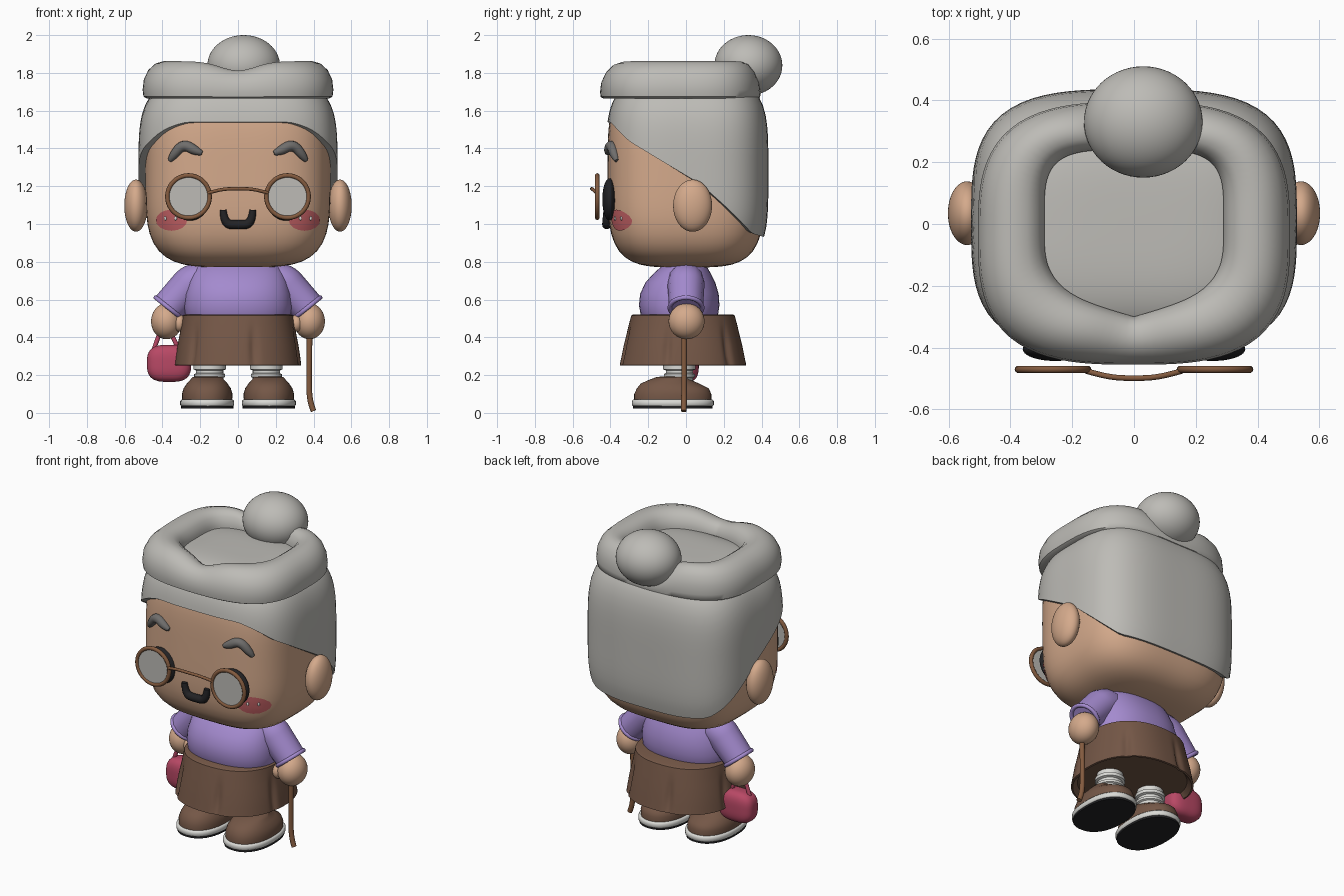
import bpy, bmesh, math
from mathutils import Vector, Matrix

if "Cube" in bpy.data.objects:
    bpy.data.objects.remove(bpy.data.objects["Cube"])

def material(name, rgb):
    m = bpy.data.materials.new(name)
    m.diffuse_color = (*rgb, 1)
    m.use_nodes = True
    m.node_tree.nodes["Principled BSDF"].inputs["Base Color"].default_value = m.diffuse_color
    return m

SKIN = material("skin", (.66, .40, .26))
HAIR = material("silver hair", (.51, .50, .47))
BROW = material("dark grey", (.16, .155, .15))
BLACK = material("black", (.016, .016, .018))
WOOD = material("wood", (.23, .105, .05))
LILAC = material("lilac", (.37, .255, .62))
BROWN = material("brown", (.175, .095, .062))
PINK = material("raspberry", (.48, .065, .13))
BLUSH = material("blush", (.55, .12, .13))
WHITE = material("white", (.70, .70, .67))
TAU = 2 * math.pi

def finish(name, bm, mat, angle=50):
    bmesh.ops.recalc_face_normals(bm, faces=bm.faces)
    me = bpy.data.meshes.new(name)
    bm.to_mesh(me)
    bm.free()
    me.materials.append(mat)
    ob = bpy.data.objects.new(name, me)
    bpy.context.collection.objects.link(ob)
    smooth(ob, angle)
    return ob

def smooth(ob, angle=50):
    bpy.ops.object.select_all(action='DESELECT')
    bpy.context.view_layer.objects.active = ob
    ob.select_set(True)
    bpy.ops.object.shade_smooth_by_angle(angle=math.radians(angle))

def loft(name, rings, mat, caps=True, closed=False, angle=50):
    """Skin a list of equal-length point loops."""
    bm = bmesh.new()
    vs = [[bm.verts.new(p) for p in r] for r in rings]
    n = len(vs[0])
    for i in range(len(vs) if closed else len(vs) - 1):
        a, b = vs[i], vs[(i + 1) % len(vs)]
        for j in range(n):
            bm.faces.new((a[j], a[(j + 1) % n], b[(j + 1) % n], b[j]))
    if caps and not closed:
        bm.faces.new(vs[0])
        bm.faces.new(vs[-1])
    return finish(name, bm, mat, angle)

def ellipsoid(name, c, r, mat, p=2):
    """Ellipsoid, or a rounded box when p is above 2."""
    bm = bmesh.new()
    bmesh.ops.create_cube(bm, size=2)
    bmesh.ops.subdivide_edges(bm, edges=bm.edges, cuts=13, use_grid_fill=True)
    for v in bm.verts:
        d = Vector([math.tan(k * math.pi / 4) for k in v.co])
        d /= sum(abs(k) ** p for k in d) ** (1 / p)
        v.co = [c[i] + r[i] * d[i] for i in range(3)]
    return finish(name, bm, mat)

def tube(name, pts, radius, mat, radii=None):
    cu = bpy.data.curves.new(name, 'CURVE')
    cu.dimensions = '3D'
    cu.bevel_depth, cu.bevel_resolution, cu.use_fill_caps = radius, 4, True
    sp = cu.splines.new('NURBS')
    sp.points.add(len(pts) - 1)
    for i, p in enumerate(pts):
        sp.points[i].co = (*p, 1)
        sp.points[i].radius = radii[i] if radii else 1
    sp.order_u, sp.use_endpoint_u, sp.resolution_u = 3, True, 8
    cu.materials.append(mat)
    ob = bpy.data.objects.new(name, cu)
    bpy.context.collection.objects.link(ob)
    bpy.ops.object.select_all(action='DESELECT')
    bpy.context.view_layer.objects.active = ob
    ob.select_set(True)
    bpy.ops.object.convert(target='MESH')
    smooth(bpy.context.object)

def torus(name, c, axis, R, r, mat):
    q = Vector((0, 0, 1)).rotation_difference(Vector(axis))
    rings = []
    for i in range(40):
        t = TAU * i / 40
        rings.append([Vector(c) + q @ Vector(((R + r * math.cos(u)) * math.cos(t),
                      (R + r * math.cos(u)) * math.sin(t), r * math.sin(u)))
                      for u in [TAU * k / 10 for k in range(10)]])
    loft(name, rings, mat, closed=True)

def outline(t, a, b, n):
    """Point of a squared oval in direction t."""
    c, s = math.cos(t), math.sin(t)
    k = (abs(c) ** n + abs(s) ** n) ** (-1 / n)
    return a * c * k, b * s * k

def oval(z, a, b, cy=0, cx=0, n=2, count=48):
    return [(cx + p[0], cy + p[1], z) for p in (outline(TAU * i / count, a, b, n) for i in range(count))]

def lerp(x, table):
    for (x0, y0), (x1, y1) in zip(table, table[1:]):
        if x <= x1:
            return y0 + (y1 - y0) * max(0, (x - x0) / (x1 - x0))
    return table[-1][1]

# Head: rounded box, squarer in height than in plan
A, B, C, ZC, N = .49, .415, .5, 1.27, 3.3
def skull(t, phi, a=A, b=B, c=C, cy=0):
    x, y = outline(t, a, b, N)
    k = (math.cos(phi) ** 4 + math.sin(phi) ** 4) ** -.25
    return (x * math.cos(phi) * k, cy + y * math.cos(phi) * k, ZC + c * math.sin(phi) * k)

def face_y(x, z):
    h = (1 - abs((z - ZC) / C) ** 4) ** (N / 4)
    return -B * max(.01, h - abs(x / A) ** N) ** (1 / N)

loft("head", [[skull(TAU * i / 72, math.radians(-88 + 176 * j / 36)) for i in range(72)]
              for j in range(37)], SKIN)

# Hair cap: starts at a hairline that falls from forehead to nape
HAIRLINE = [(-.40, 1.54), (-.3, 1.44), (-.14, 1.34), (.07, 1.21), (.2, 1.09), (.345, .95), (.42, .93)]
def hair_column(t):
    zn = (lerp(outline(t, A, B, N)[1], HAIRLINE) - ZC) / .51
    s = abs(zn) / (1 - zn ** 4) ** .25
    p0 = math.copysign(math.atan(s), zn)
    p1 = math.radians(88)
    return [skull(t, p0, .47, .395, .49)] + \
           [skull(t, p0 + (p1 - p0) * j / 24, .527, .43, .51, .006) for j in range(25)]
cols = [hair_column(TAU * i / 96) for i in range(96)]
loft("hair_cap", [list(r) for r in zip(*cols)], HAIR)

# Rolled hair around the crown, notched in front and sinking behind under the bun
SECTION = [(.10, 1.665), (.02, 1.675), (0, 1.71), (.03, 1.765), (.14, 1.815), (.32, 1.85), (.52, 1.862),
           (.74, 1.855), (.9, 1.83), (1, 1.78), (1, 1.70), (.6, 1.665)]
rings = []
for i in range(96):
    t = TAU * i / 96
    ox, oy = outline(t, .505, .425, 3)
    ix, iy = outline(t, .29, .23, 4)
    oy -= .03
    iy += .01
    if iy < 0:
        iy -= .08 * max(0, 1 - abs(ix) / .27)
    squash = 1
    if oy < 0:
        squash -= .25 * math.exp(-(ox / .17) ** 2)
    else:
        squash -= .5 * math.exp(-(ox / .16) ** 2)
    rings.append([(ox + (ix - ox) * u, oy + (iy - oy) * u, 1.665 + (z - 1.665) * squash) for u, z in SECTION])
loft("hair_roll", rings, HAIR, closed=True)
ellipsoid("bun", (.03, .33, 1.84), (.192, .18, .16), HAIR)

# Smile
tube("smile", [(x, -.42, z) for x, z in ((-.078, 1.075), (-.075, 1.0), (0, .995), (.075, 1.0), (.078, 1.075))],
     .024, BLACK, [.7, 1, 1, 1, .7])

for s, side in ((-1, "right"), (1, "left")):
    # Ears, eyes and brows
    ellipsoid(side + "_ear", (s * .54, .035, 1.097), (.062, .103, .138), SKIN)
    ellipsoid(side + "_eye", (s * .255, -.405, 1.13), (.105, .038, .112), BLACK)
    tube(side + "_brow", [(s * x, face_y(x, z) - .006, z) for x, z in
         ((.19, 1.375), (.22, 1.385), (.29, 1.425), (.345, 1.36), (.362, 1.335))], .028, BROW, [.4, .95, 1, .9, .4])
    # Blush patch following the cheek, with two light spots
    bm = bmesh.new()
    def at(x, z, off=.005):
        return (s * x, face_y(x, z) - off, z)
    prev = [bm.verts.new(at(.352, 1.02))] * 16
    for k in (.33, .66, 1):
        cur = [bm.verts.new(at(.352 + k * .083 * math.cos(TAU * i / 16), 1.02 + k * .056 * math.sin(TAU * i / 16)))
               for i in range(16)]
        for i in range(16):
            j = (i + 1) % 16
            bm.faces.new((prev[i], cur[i], cur[j]) if k == .33 else (prev[i], cur[i], cur[j], prev[j]))
        prev = cur
    finish(side + "_blush", bm, BLUSH)
    for x in (.33, .385):
        ellipsoid(side + "_blush_spot", at(x, 1.03), (.007, .006, .011), WHITE)
    # Glasses
    torus(side + "_glasses_rim", (s * .262, -.47, 1.145), (0, 1, 0), .112, .012, WOOD)
    loft(side + "_lens", [[(s * .262 + x, y, 1.145 + z) for x, z, _ in oval(0, .11, .11)]
                          for y in (-.474, -.466)], HAIR)
    # Sleeve, cuff, hand and thumb
    tube(side + "_sleeve", [(s * .10, 0, .70), (s * .22, 0, .715), (s * .30, 0, .63), (s * .37, 0, .555)],
         .1, LILAC, [.8, 1, .95, .9])
    torus(side + "_cuff", (s * .368, 0, .557), (s * .62, 0, -.78), .086, .012, LILAC)
    ellipsoid(side + "_hand", (s * .378, .003, .485), (.082, .095, .095), SKIN)
    ellipsoid(side + "_thumb", (s * .31, -.04, .475), (.032, .04, .045), SKIN)
    # Sock with folded bands
    cx = s * .15
    loft(side + "_sock", [oval(z, r, r, -.035, cx, count=32) for z, r in
         ((.12, .07), (.185, .072), (.19, .082), (.205, .082), (.21, .072), (.225, .072), (.23, .086),
          (.25, .086), (.255, .075), (.40, .075))], WHITE, angle=35)
    # Shoe: black tread, white sole, brown upper
    cx = s * .163
    loft(side + "_tread", [oval(z, .138, .21, -.07, cx, 2.3) for z in (.024, .036)], BLACK)
    loft(side + "_sole", [oval(z, a, a + .074, -.07, cx, 2.3) for z, a in
         ((.036, .138), (.042, .143), (.062, .143), (.07, .136))], WHITE)
    loft(side + "_shoe", [oval(z, a, b, cy, cx, 2.2) for z, a, b, cy in
         ((.068, .132, .204, -.07), (.10, .134, .204, -.07), (.13, .125, .19, -.07), (.155, .108, .155, -.085),
          (.175, .09, .11, -.085), (.19, .078, .085, -.07), (.193, .05, .06, -.06))], BROWN)

# Glasses bridge
tube("glasses_bridge", [(-.155, -.475, 1.165), (-.09, -.495, 1.185), (0, -.5, 1.187),
                        (.09, -.495, 1.185), (.155, -.475, 1.165)], .009, WOOD)

# Blouse
loft("blouse", [oval(z, a, b, cy, n=2.3) for z, a, b, cy in
     ((.48, .265, .19, -.035), (.52, .28, .205, -.035), (.57, .285, .213, -.036), (.63, .28, .208, -.035),
      (.69, .265, .185, -.03), (.74, .245, .15, -.02), (.775, .22, .12, -.01), (.80, .17, .09, 0))], LILAC)

# Skirt: flared, with narrow grooves between the pleats and a hollow hem
def skirt_ring(z, a, b, depth):
    ring = []
    for i in range(192):
        x, y = outline(TAU * i / 192, a, b, 2.3)
        g = 1 - depth * max(0, math.cos(6 * TAU * (i + 8) / 192)) ** 12 
        ring.append((x * g, y * g - .016, z))
    return ring
loft("skirt", [skirt_ring(*r) for r in
     ((.28, .30, .30, 0), (.25, .325, .325, .02), (.253, .335, .335, .02), (.30, .329, .325, .05),
      (.36, .32, .313, .05), (.42, .308, .298, .025), (.47, .299, .286, 0), (.515, .292, .274, 0),
      (.522, .28, .262, 0))], BROWN, angle=40)

# Walking cane
tube("cane", [(.38, -.01, .50), (.378, -.01, .35), (.376, -.01, .2), (.378, -.01, .06), (.40, -.012, .01)], .015, WOOD)

# Handbag and strap
ellipsoid("handbag", (-.365, 0, .262), (.117, .068, .098), PINK, 3)
tube("handbag_strap", [(-.45, 0, .32), (-.425, 0, .40), (-.39, 0, .47), (-.34, 0, .40), (-.31, 0, .32)], .012, PINK)
